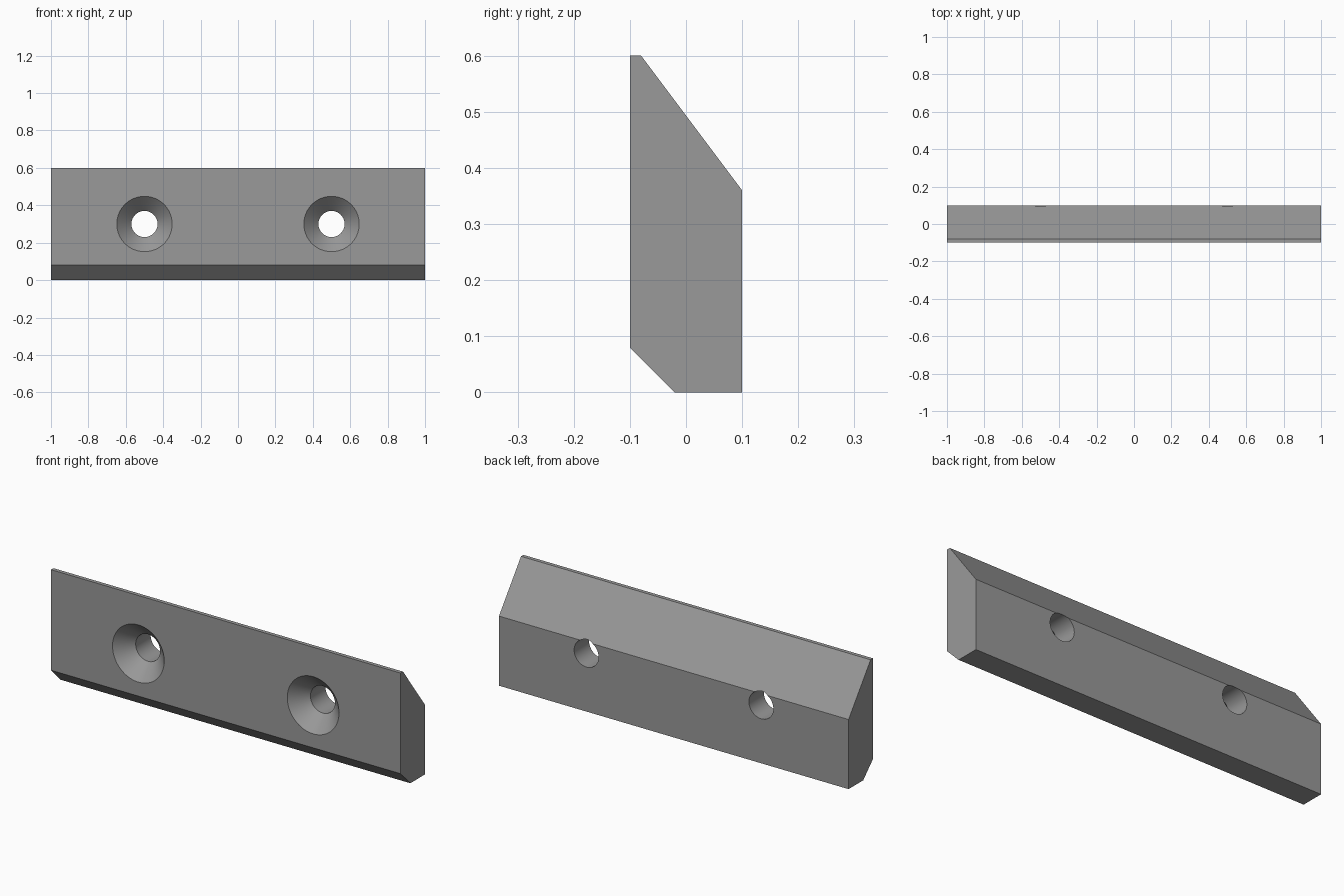
import bpy, bmesh, math

if "Cube" in bpy.data.objects:
    bpy.data.objects.remove(bpy.data.objects["Cube"])

LENGTH, HOLE_X, HOLE_Z = 2.0, 0.5, 0.3
HOLE_R, SINK_R, SINK_DEPTH = 0.07, 0.148, 0.078
FRONT, BACK = -0.1, 0.1

grey = bpy.data.materials.new("plain grey")
grey.diffuse_color = (0.32, 0.32, 0.32, 1)
grey.use_nodes = True
grey.node_tree.nodes["Principled BSDF"].inputs["Base Color"].default_value = grey.diffuse_color


def make_object(name, bm):
    bmesh.ops.recalc_face_normals(bm, faces=bm.faces)
    mesh = bpy.data.meshes.new(name)
    bm.to_mesh(mesh)
    bm.free()
    mesh.materials.append(grey)
    obj = bpy.data.objects.new(name, mesh)
    bpy.context.collection.objects.link(obj)
    return obj


# Bar: bevelled side profile (y, z) extruded along x
profile = [(-0.1, 0.08), (-0.02, 0), (0.1, 0), (0.1, 0.36), (-0.08, 0.6), (-0.1, 0.6)]
bm = bmesh.new()
face = bm.faces.new([bm.verts.new((-LENGTH / 2, y, z)) for y, z in profile])
ext = bmesh.ops.extrude_face_region(bm, geom=[face])
bmesh.ops.translate(bm, vec=(LENGTH, 0, 0),
                    verts=[v for v in ext["geom"] if isinstance(v, bmesh.types.BMVert)])
bar = make_object("mounting_bar", bm)


# Cutter: straight hole with a 45 degree countersink at the front
def countersunk_cutter(name, x, sides=64):
    over = 0.05
    slope = (SINK_R - HOLE_R) / SINK_DEPTH
    steps = [(FRONT - over, SINK_R + over * slope),
             (FRONT + SINK_DEPTH, HOLE_R), (BACK + over, HOLE_R)]
    bm = bmesh.new()
    rings = []
    for y, r in steps:
        angles = [2 * math.pi * i / sides for i in range(sides)]
        rings.append([bm.verts.new((x + r * math.cos(a), y, HOLE_Z + r * math.sin(a)))
                      for a in angles])
    for a, b in zip(rings, rings[1:]):
        for i in range(sides):
            j = (i + 1) % sides
            bm.faces.new((a[i], a[j], b[j], b[i]))
    bm.faces.new(rings[0])
    bm.faces.new(rings[-1])
    cutter = make_object(name, bm)
    cutter.hide_render = True
    return cutter


cutters = [countersunk_cutter("left_hole_cutter", -HOLE_X),
           countersunk_cutter("right_hole_cutter", HOLE_X)]
bpy.context.view_layer.objects.active = bar
bar.select_set(True)
for cutter in cutters:
    cutter.select_set(False)
    mod = bar.modifiers.new("screw_hole", 'BOOLEAN')
    mod.operation = 'DIFFERENCE'
    mod.solver = 'EXACT'
    mod.object = cutter
    bpy.ops.object.modifier_apply(modifier=mod.name)
for cutter in cutters:
    bpy.data.objects.remove(cutter)

# Smooth hole walls, crisp bar edges
bpy.ops.object.shade_smooth_by_angle(angle=math.radians(30))
